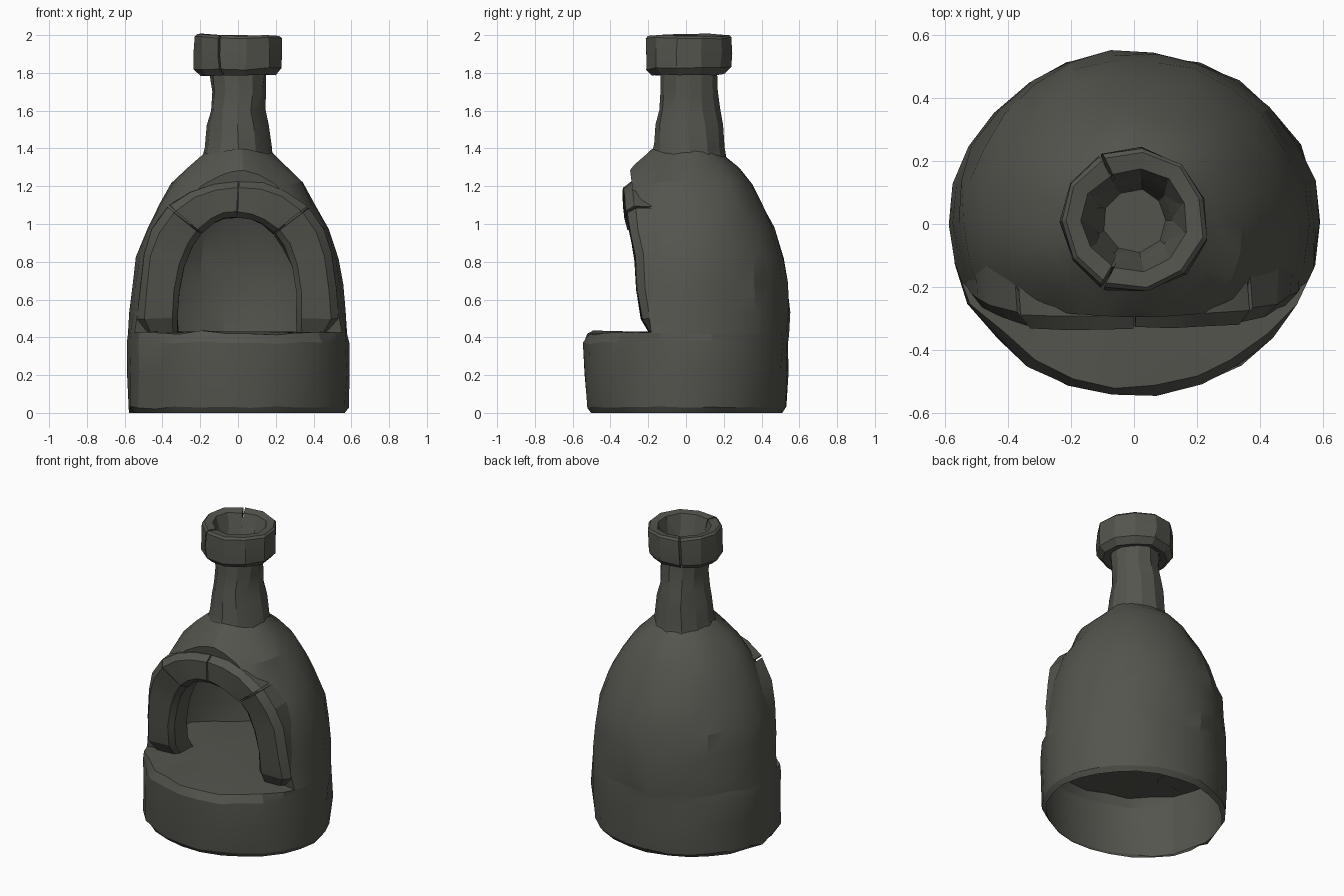
import bpy, bmesh, math
from mathutils import Vector, noise

if "Cube" in bpy.data.objects:
    bpy.data.objects.remove(bpy.data.objects["Cube"])

stone = bpy.data.materials.new("dark grey stone")
stone.diffuse_color = (0.09, 0.09, 0.077, 1)
stone.use_nodes = True
stone.node_tree.nodes["Principled BSDF"].inputs["Base Color"].default_value = stone.diffuse_color


def rough(p, amount=0.02):
    """Uneven hand-laid surface: shift a point by position-based noise."""
    p = Vector(p)
    return p + noise.noise_vector(p * 6.3 + Vector((3.1, 7.7, 1.9))) * amount


def finish(name, bm):
    bmesh.ops.recalc_face_normals(bm, faces=bm.faces)
    me = bpy.data.meshes.new(name)
    bm.to_mesh(me)
    bm.free()
    ob = bpy.data.objects.new(name, me)
    bpy.context.collection.objects.link(ob)
    me.materials.append(stone)
    bpy.ops.object.select_all(action='DESELECT')
    ob.select_set(True)
    bpy.context.view_layer.objects.active = ob
    bpy.ops.object.shade_smooth_by_angle(angle=math.radians(20))
    return ob


def loft(rings, cap_start=False, cap_end=False, amount=0.02):
    """Skin a list of closed rings."""
    bm = bmesh.new()
    vs = [[bm.verts.new(rough(p, amount)) for p in r] for r in rings]
    n = len(vs[0])
    for a, b in zip(vs, vs[1:]):
        for i in range(n):
            j = (i + 1) % n
            bm.faces.new((a[i], a[j], b[j], b[i]))
    if cap_start:
        bm.faces.new(vs[0])
    if cap_end:
        bm.faces.new(vs[-1])
    return bm


def ring(rx, ry, z, n, cy=0.0):
    return [(rx * math.cos(2 * math.pi * i / n),
             cy + ry * math.sin(2 * math.pi * i / n), z) for i in range(n)]


# Base: hollow drum, open below, with the oven floor as its top
N = 26
base_profile = [(0.565, 0.50, 0.0), (0.585, 0.525, 0.03), (0.59, 0.545, 0.21),
                (0.588, 0.545, 0.37), (0.583, 0.545, 0.42)]
bm = loft([ring(*p, N) for p in base_profile])
for v in bm.verts:
    if v.co.z < 0.02:
        v.co.z = 0
    if v.co.z > 0.4 and v.co.y < -0.3:      # worn front edge of the ledge
        v.co.x *= 0.96
        v.co.y *= 0.955
top = [e for e in bm.edges if e.is_boundary and e.verts[0].co.z > 0.3]
geo = bmesh.ops.extrude_edge_only(bm, edges=top)['geom']
inner = [v for v in geo if isinstance(v, bmesh.types.BMVert)]
for v in inner:
    v.co.x *= 0.5
    v.co.y *= 0.5
    v.co.z = 0.43
bmesh.ops.contextual_create(bm, geom=[e for e in bm.edges
                            if e.is_boundary and e.verts[0].co.z > 0.3])
finish("base", bm)

# Dome: thin shell with its front sliced off to leave the mouth
dome_profile = [(0.583, 0.545, 0.42), (0.57, 0.55, 0.53), (0.558, 0.54, 0.68),
                (0.535, 0.525, 0.82), (0.475, 0.47, 0.98), (0.415, 0.41, 1.1),
                (0.345, 0.345, 1.22), (0.265, 0.275, 1.3), (0.175, 0.18, 1.385)]
bm = loft([ring(*p, N) for p in dome_profile])
cut = bmesh.ops.bisect_plane(
    bm, geom=bm.verts[:] + bm.edges[:] + bm.faces[:], dist=1e-5,
    plane_co=(0, -0.185, 0.43), plane_no=(0, -1, -0.13), clear_outer=True)
rim = [e for e in cut['geom_cut'] if isinstance(e, bmesh.types.BMEdge)]
geo = bmesh.ops.extrude_edge_only(bm, edges=rim)['geom']
for v in geo:                               # flange behind the arch stones
    if isinstance(v, bmesh.types.BMVert):
        v.co.x *= 0.8
        v.co.z = 0.42 + (v.co.z - 0.42) * 0.86
        v.co.y += 0.02
finish("dome", bm)


# Arch: four stones around the mouth, following the leaning front
def front_y(z):
    pts = [(0.43, -0.2), (0.5, -0.24), (0.62, -0.262), (0.9, -0.285),
           (1.05, -0.322), (1.3, -0.335)]
    for (z0, y0), (z1, y1) in zip(pts, pts[1:]):
        if z <= z1:
            return y0 + (y1 - y0) * (z - z0) / (z1 - z0)
    return pts[-1][1]


def arch_section(ox, oz, ix, iz, push):
    def at(t, dy):
        x, z = ix + (ox - ix) * t, iz + (oz - iz) * t
        return (x, front_y(z) + dy + push, z)
    return [at(0, 0.16), at(0, 0.03), at(0.14, 0.0), at(0.82, 0.0),
            at(1, 0.045), at(1, 0.16)]


# outer x, outer z, inner x, inner z
leg = [(0.49, 0.43, 0.315, 0.42), (0.53, 0.5, 0.315, 0.5),
       (0.525, 0.66, 0.31, 0.64), (0.5, 0.84, 0.285, 0.78),
       (0.455, 0.97, 0.24, 0.88), (0.375, 1.09, 0.195, 0.945)]
crown = [(0.365, 1.1, 0.19, 0.95), (0.25, 1.175, 0.13, 1.0),
         (0.13, 1.215, 0.07, 1.03), (0.003, 1.225, 0.002, 1.04)]
for side, s in (("left", -1), ("right", 1)):
    for part, stations, push in (("leg", leg, 0.004), ("crown", crown, -0.004)):
        rings = [arch_section(s * a, b, s * c, d, push + 0.003 * s)
                 for a, b, c, d in stations]
        finish(f"arch_{part}_{side}", loft(rings, True, True, 0.012))

# Chimney: tapering neck
neck = [(0.19, 0.195, 1.36), (0.182, 0.185, 1.41), (0.165, 0.175, 1.52),
        (0.15, 0.155, 1.6), (0.148, 0.148, 1.7), (0.153, 0.152, 1.83)]
finish("chimney", loft([ring(*p, 12, 0.015) for p in neck]))

# Collar: two curved stones with narrow gaps between them
collar = [(0.155, 1.80), (0.2, 1.79), (0.236, 1.825), (0.24, 1.9),
          (0.236, 1.985), (0.222, 1.997), (0.168, 1.99), (0.125, 1.86)]
for name, a0, a1, steps, k in (("collar_left", 118, 245, 4, 0.985),
                               ("collar_right", -112, 115, 7, 1.0)):
    rings = []
    for i in range(steps + 1):
        a = math.radians(a0 + (a1 - a0) * i / steps)
        rings.append([(r * k * math.cos(a), 0.012 + 0.97 * r * k * math.sin(a), z)
                      for r, z in collar])
    finish(name, loft(rings, True, True, 0.014))

# Flue: funnel closed at the bottom, seen from above
flue = [(0.17, 0.165, 1.965), (0.125, 0.122, 1.87), (0.1, 0.1, 1.78)]
finish("flue", loft([ring(*p, 9, 0.01) for p in flue], False, True, 0.014))
